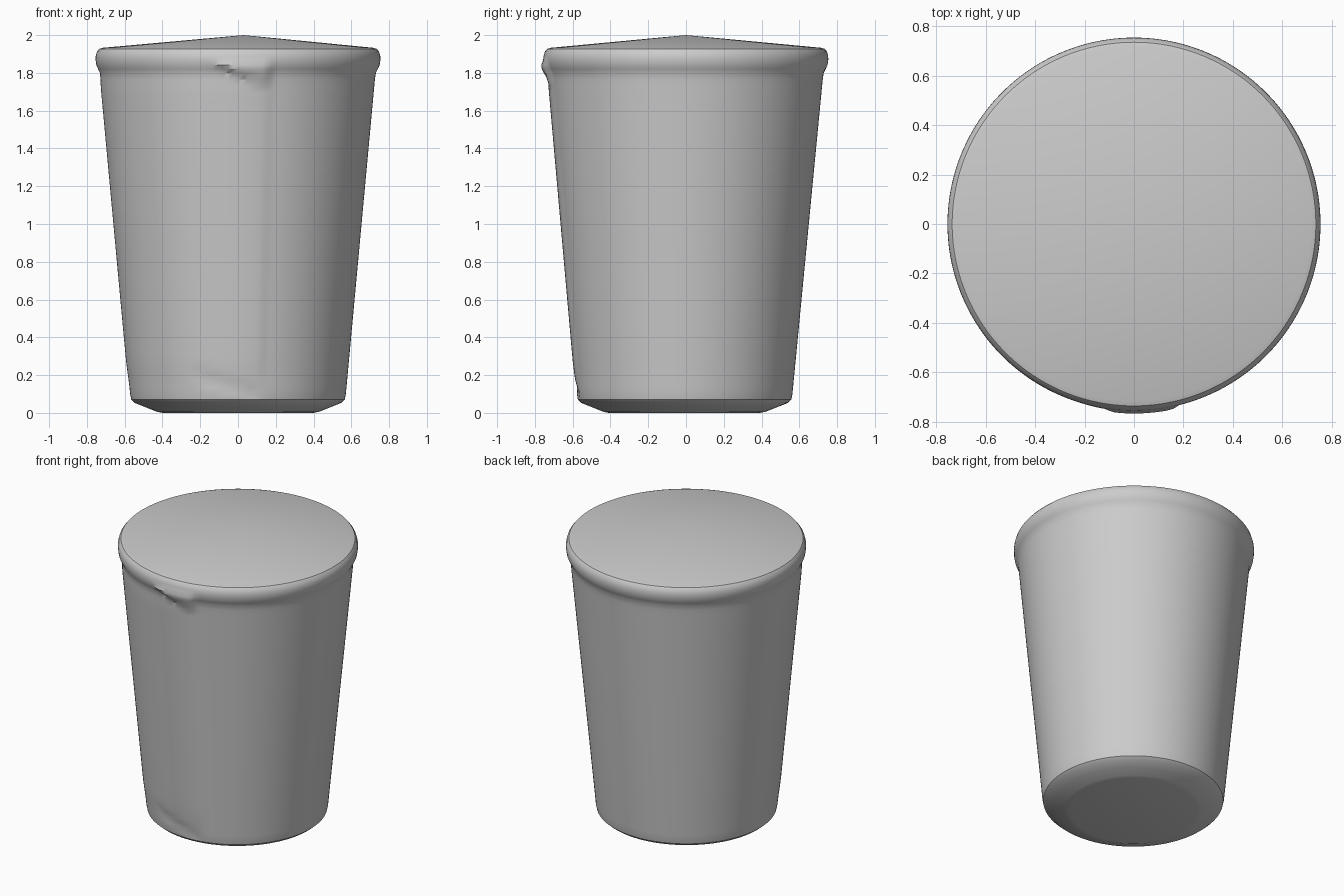
import bpy
import bmesh
from math import sin, cos, pi, radians, degrees, exp

cube = bpy.data.objects.get("Cube")
if cube:
    bpy.data.objects.remove(cube, do_unlink=True)

grey = bpy.data.materials.new("plain_grey")
grey.use_nodes = True
colour = (0.6, 0.6, 0.6, 1)
grey.diffuse_color = colour
grey.node_tree.nodes["Principled BSDF"].inputs["Base Color"].default_value = colour

SEGMENTS = 180
# Radius and height, from the bottom of the base to the outer edge of the lid
BASE = [(0.40, 0), (0.43, 0.006), (0.49, 0.03), (0.545, 0.052), (0.565, 0.07), (0.571, 0.1)]
RIM = [(0.73, 1.8), (0.74, 1.82), (0.75, 1.842), (0.754, 1.87), (0.753, 1.89),
       (0.747, 1.912), (0.735, 1.927), (0.715, 1.933)]
WALL_ROWS = 48
wall = []
for i in range(1, WALL_ROWS):
    t = i / WALL_ROWS
    wall.append((0.571 + 0.157 * t, 0.1 + 1.7 * t))
profile = BASE + wall + RIM


def smooth_step(a, b, x):
    t = min(1, max(0, (x - a) / (b - a)))
    return t * t * (3 - 2 * t)


def fold(angle, z):
    """Offset of the wrapped seam, its torn lip and the small bottom crease."""
    a = degrees(angle)
    inside = smooth_step(0.1, 0.3, z) * (1 - smooth_step(1.7, 1.85, z))
    flap = smooth_step(178, 182, a) * (1 - smooth_step(281, 285, a))
    offset = 0.006 * flap * inside
    # lip hanging below the rim, slanting down to the seam
    across = smooth_step(248, 256, a) * (1 - smooth_step(281, 285, a))
    edge = 1.89 - 0.13 * smooth_step(248, 282, a)
    hang = smooth_step(edge - 0.02, edge + 0.015, z) * (1 - smooth_step(1.82, 1.88, z))
    offset += 0.022 * across * hang
    # shallow crease near the base
    line = 0.19 - 0.003 * (a - 250)
    crease = smooth_step(240, 255, a) * (1 - smooth_step(276, 284, a))
    return offset - 0.008 * crease * exp(-((z - line) / 0.025) ** 2)


# Cup: wall, rolled rim, low conical lid and flat base in one skin
bm = bmesh.new()
rings = []
for r, z in profile:
    ring = []
    for k in range(SEGMENTS):
        angle = 2 * pi * k / SEGMENTS
        rr = r + fold(angle, z)
        ring.append(bm.verts.new((rr * cos(angle), rr * sin(angle) - 0.008 * (1 - z / 2), z)))
    rings.append(ring)
for low, high in zip(rings, rings[1:]):
    for k in range(SEGMENTS):
        n = (k + 1) % SEGMENTS
        bm.faces.new((low[k], low[n], high[n], high[k]))
apex = bm.verts.new((0.03, 0, 2))
for k in range(SEGMENTS):
    bm.faces.new((rings[-1][k], rings[-1][(k + 1) % SEGMENTS], apex))
bm.faces.new(list(reversed(rings[0])))
bmesh.ops.recalc_face_normals(bm, faces=bm.faces)

mesh = bpy.data.meshes.new("wrapped_cup")
bm.to_mesh(mesh)
bm.free()
mesh.materials.append(grey)
cup = bpy.data.objects.new("wrapped_cup", mesh)
bpy.context.collection.objects.link(cup)
bpy.context.view_layer.objects.active = cup
cup.select_set(True)
bpy.ops.object.shade_smooth_by_angle(angle=radians(30))
